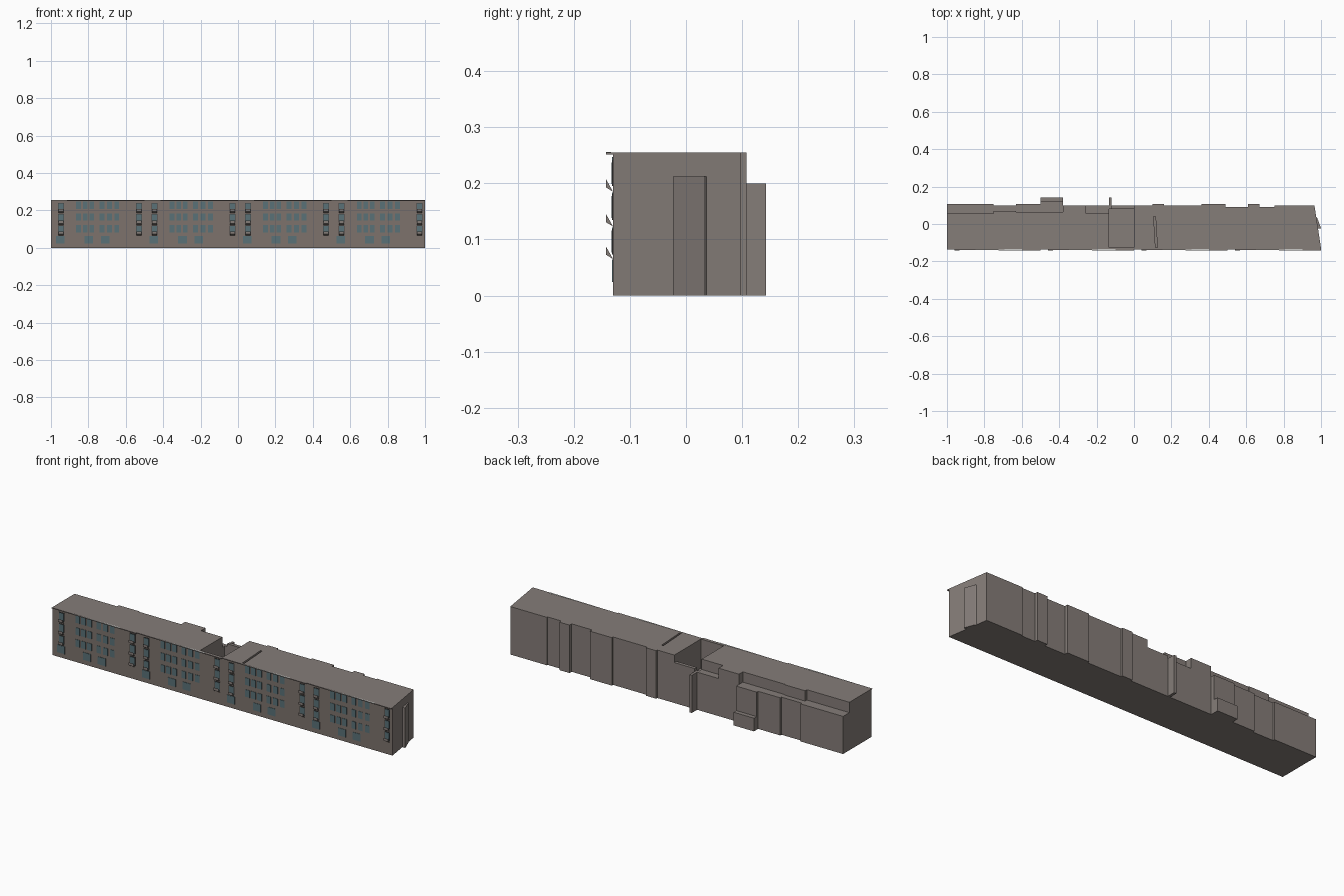
import bpy, bmesh

if "Cube" in bpy.data.objects:
    bpy.data.objects.remove(bpy.data.objects["Cube"])

def material(name, rgb):
    m = bpy.data.materials.new(name)
    m.diffuse_color = (*rgb, 1)
    m.use_nodes = True
    m.node_tree.nodes["Principled BSDF"].inputs["Base Color"].default_value = m.diffuse_color
    return m

STONE = material("warm grey stone", (0.235, 0.205, 0.19))
BRICK = material("brown front wall", (0.205, 0.17, 0.15))
GLASS = material("blue grey glass", (0.10, 0.165, 0.185))
DARK = material("dark frame", (0.05, 0.05, 0.05))
PALE = material("pale eave", (0.6, 0.6, 0.58))

FRONT = -0.13

def finish(name, bm, mats):
    bmesh.ops.recalc_face_normals(bm, faces=bm.faces)
    me = bpy.data.meshes.new(name)
    bm.to_mesh(me)
    bm.free()
    for m in mats:
        me.materials.append(m)
    ob = bpy.data.objects.new(name, me)
    bpy.context.collection.objects.link(ob)
    return ob

def prism(bm, lower, upper):
    """Solid between two matching rings of points."""
    a = [bm.verts.new(p) for p in lower]
    b = [bm.verts.new(p) for p in upper]
    bm.faces.new(a[::-1])
    bm.faces.new(b)
    n = len(a)
    for i in range(n):
        bm.faces.new((a[i], a[(i + 1) % n], b[(i + 1) % n], b[i]))

def slab(bm, x, z, w, h, depth):
    """Thin plate on the front wall centred at x, z."""
    ring = lambda y: [(x + sx * w / 2, y, z + sz * h / 2)
                      for sx, sz in ((-1, -1), (1, -1), (1, 1), (-1, 1))]
    prism(bm, ring(FRONT - depth), ring(FRONT))

# Main body: roof steps per stretch, as (depth reached in y, height)
T, L = 0.255, 0.2
SECTIONS = [
    (-1.0, -0.75, [(0.055, T), (0.108, L)]),
    (-0.75, -0.63, [(0.07, T), (0.098, L)]),
    (-0.63, -0.5, [(0.065, T), (0.108, L)]),
    (-0.5, -0.38, [(0.065, T), (0.12, L), (0.143, 0.07)]),
    (-0.38, -0.26, [(0.098, T)]),
    (-0.26, -0.134, [(0.06, T), (0.098, L)]),
    (-0.134, -0.12, [(-0.125, T), (0.08, 0.1), (0.143, L)]),
    (-0.12, 0.0, [(-0.125, T), (0.08, 0.1), (0.098, 0.215)]),
    (0.0, 0.1, [(0.098, T)]),
    (0.1, 0.105, [(0.108, T)]),
    (0.105, 0.115, [(-0.125, T), (0.04, 0.225), (0.108, T)]),
    (0.115, 0.16, [(0.108, T)]),
    (0.16, 0.36, [(0.098, T)]),
    (0.36, 0.49, [(0.108, T)]),
    (0.49, 0.61, [(0.09, T)]),
    (0.61, 0.67, [(0.108, T)]),
    (0.67, 0.75, [(0.092, T)]),
    (0.75, 1.0, [(0.098, T)]),
]
ys = sorted({FRONT} | {y for s in SECTIONS for y, _ in s[2]})
zs = sorted({0.0} | {z for s in SECTIONS for _, z in s[2]})
xs = [s[0] for s in SECTIONS] + [1.0]
NX, NY = len(SECTIONS), len(ys) - 1

def height(i, j):
    if not (0 <= i < NX and 0 <= j < NY):
        return 0.0
    mid = (ys[j] + ys[j + 1]) / 2
    return next((z for y, z in SECTIONS[i][2] if mid < y), 0.0)

def place(x, y, z):
    if x == 1.0:                                  # slanted right end
        x -= 0.035 * (y - FRONT) / 0.228
    if x in (0.105, 0.115) and y < 0.05:          # skewed roof slit
        x += 0.06 * (0.04 - y)
    return (x, y, z)

bm = bmesh.new()
def quad(*pts):
    bm.faces.new([bm.verts.new(place(*p)) for p in pts])

def wall(p, q, a, b):
    lo, hi = min(a, b), max(a, b)
    levels = [z for z in zs if lo <= z <= hi]
    for z0, z1 in zip(levels, levels[1:]):
        pts = [(*p, z0), (*q, z0), (*q, z1), (*p, z1)]
        quad(*(pts if a > b else pts[::-1]))

for i in range(NX + 1):
    for j in range(NY + 1):
        h = height(i, j)
        if h:
            x0, x1, y0, y1 = xs[i], xs[i + 1], ys[j], ys[j + 1]
            quad((x0, y0, h), (x1, y0, h), (x1, y1, h), (x0, y1, h))
            quad((x0, y0, 0), (x0, y1, 0), (x1, y1, 0), (x1, y0, 0))
        if j < NY:
            wall((xs[i], ys[j + 1]), (xs[i], ys[j]), h, height(i - 1, j))
        if i < NX:
            wall((xs[i], ys[j]), (xs[i + 1], ys[j]), h, height(i, j - 1))
bmesh.ops.remove_doubles(bm, verts=bm.verts, dist=1e-5)
bmesh.ops.recalc_face_normals(bm, faces=bm.faces)
for f in bm.faces:
    if f.normal.y < -0.9 and f.calc_center_median().y < FRONT + 0.001:
        f.material_index = 1
finish("building_body", bm, [STONE, BRICK])

# Slanted buttress on the right end
bm = bmesh.new()
plan = [(0.97, 0.032), (0.982, 0.032), (1.0, -0.023), (0.998, -0.125), (0.97, -0.125)]
plan = [(0.970, 0.04), (0.980, 0.032), (1.0, -0.023), (0.980, -0.023)]
prism(bm, [(x, y, 0) for x, y in plan], [(x, y, 0.212) for x, y in plan])
finish("end_buttress", bm, [STONE])

# Windows, repeated over four bays
glass, frames, awnings, eaves, trims = (bmesh.new() for _ in range(5))
for k in range(4):
    s = -1 + 0.5 * k
    for dx in (0.148, 0.183, 0.218, 0.272, 0.312, 0.352):
        for z in (0.228, 0.165, 0.102):
            slab(glass, s + dx, z, 0.026, 0.038, 0.002)
    for dx in (0.05, 0.203, 0.29):
        slab(glass, s + dx, 0.044, 0.046, 0.04, 0.002)
    # stair windows with dark frames and tilted awnings
    for dx in (0.054, 0.47):
        x = s + dx
        for z in (0.218, 0.158, 0.096):
            slab(frames, x, z, 0.033, 0.046, 0.0015)
            slab(glass, x, z, 0.026, 0.039, 0.003)
        for z in (0.185, 0.123, 0.065):
            ring = lambda px: [(px, FRONT, z), (px, -0.143, z + 0.008), (px, -0.143, z + 0.023)]
            prism(awnings, ring(x - 0.014), ring(x + 0.014))
    # eave overhang with a pale tapered strip
    prism(eaves, [(s, FRONT, 0.251), (s, -0.137, 0.251), (s + 0.5, -0.143, 0.251), (s + 0.5, FRONT, 0.251)],
          [(s, FRONT, T), (s, -0.137, T), (s + 0.5, -0.143, T), (s + 0.5, FRONT, T)])
    tri = [(s + 0.12, -0.137), (s + 0.40, -0.143), (s + 0.40, -0.134)]
    prism(trims, [(x, y, T) for x, y in tri], [(x, y, T + 0.001) for x, y in tri])

finish("windows", glass, [GLASS])
finish("stair_window_frames", frames, [DARK])
finish("window_awnings", awnings, [STONE])
finish("roof_eaves", eaves, [STONE])
finish("eave_trim", trims, [PALE])
